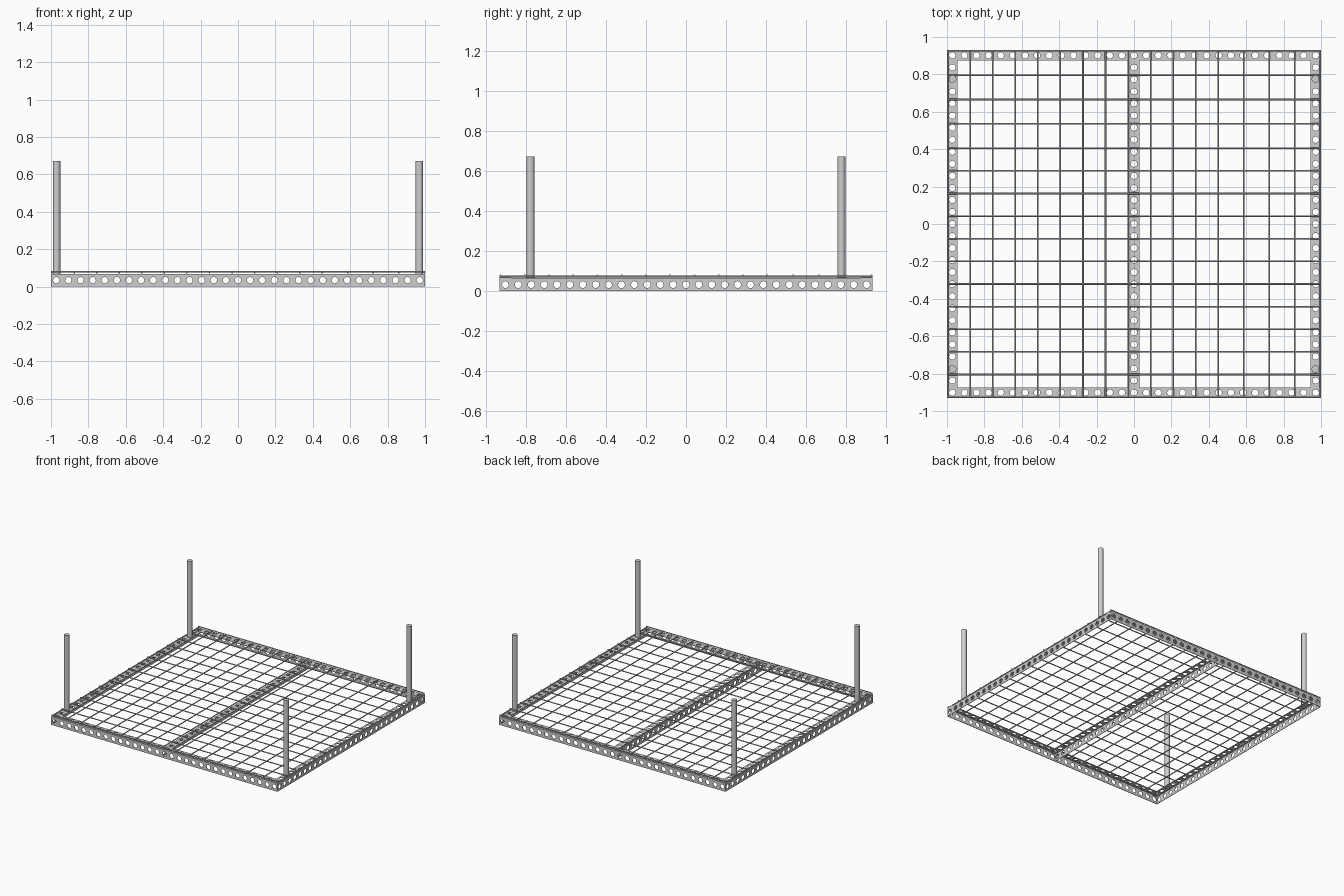
import bpy, bmesh
from math import cos, sin, pi, radians
from mathutils import Matrix, Vector

cube = bpy.data.objects.get("Cube")
if cube:
    bpy.data.objects.remove(cube, do_unlink=True)

HALF_X, HALF_Y = 1.0, 0.93     # half size of the frame
WIDTH, PLATE = 0.057, 0.004    # flange width and sheet thickness
TOP = 0.068                    # frame height
HOLE_R, SEGS = 0.017, 16
WIRE_R = 0.0042
# Distance of the last hole from the middle, by number of holes
HOLE_REACH = {31: HALF_X - WIDTH / 2, 29: HALF_Y - WIDTH / 2}


def material(name, value):
    mat = bpy.data.materials.new(name)
    mat.use_nodes = True
    colour = (value, value, value, 1)
    mat.diffuse_color = colour
    mat.node_tree.nodes["Principled BSDF"].inputs["Base Color"].default_value = colour
    return mat


steel = material("light grey steel", 0.62)


def finish(name, bm):
    mesh = bpy.data.meshes.new(name)
    bm.to_mesh(mesh)
    bm.free()
    mesh.materials.append(steel)
    obj = bpy.data.objects.new(name, mesh)
    bpy.context.collection.objects.link(obj)
    return obj


def smooth(obj):
    bpy.ops.object.select_all(action='DESELECT')
    obj.select_set(True)
    bpy.context.view_layer.objects.active = obj
    bpy.ops.object.shade_smooth_by_angle(angle=radians(50))


def perforated_strip(bm, half, count, height, place):
    """Row of cells, each a rectangle with a round hole; place maps (u, v) to 3D."""
    reach = HOLE_REACH[count]
    pitch = 2 * reach / (count - 1)
    for k in range(count):
        c = -reach + k * pitch
        low = -half if k == 0 else c - pitch / 2
        high = half if k == count - 1 else c + pitch / 2
        inner, outer = [], []
        for s in range(SEGS):
            x, y = cos(2 * pi * s / SEGS), sin(2 * pi * s / SEGS)
            m = max(abs(x), abs(y))
            side = high - c if x > 0 else c - low
            inner.append(bm.verts.new(place(c + x * HOLE_R, height / 2 + y * HOLE_R)))
            outer.append(bm.verts.new(place(c + x / m * side, height / 2 * (1 + y / m))))
        for s in range(SEGS):
            n = (s + 1) % SEGS
            bm.faces.new((outer[s], outer[n], inner[n], inner[s]))


def angle_rail(name, half, count, top, location, turn):
    bm = bmesh.new()
    perforated_strip(bm, half, count, WIDTH, lambda u, v: (u, v, top))   # flange
    perforated_strip(bm, half, count, top, lambda u, v: (u, 0, v))       # wall
    bmesh.ops.remove_doubles(bm, verts=bm.verts, dist=0.0001)
    obj = finish(name, bm)
    obj.location = location
    obj.rotation_euler.z = radians(turn)
    solid = obj.modifiers.new("sheet thickness", 'SOLIDIFY')
    solid.thickness = PLATE
    solid.offset = -1
    solid.use_even_offset = True


# Frame: the side and middle rails tuck under the front and back flanges
angle_rail("front_rail", HALF_X, 31, TOP, (0, -HALF_Y, 0), 0)
angle_rail("back_rail", HALF_X, 31, TOP, (0, HALF_Y, 0), 180)
inside, tucked = HALF_Y - PLATE, TOP - PLATE
angle_rail("left_rail", inside, 29, tucked, (HALF_X, 0, 0), 90)
angle_rail("right_rail", inside, 29, tucked, (-HALF_X, 0, 0), -90)
angle_rail("middle_rail", inside, 29, tucked, (-WIDTH / 2, 0, 0), -90)


def rod(bm, centre, radius, length, axis, segs):
    turn = Vector((0, 0, 1)).rotation_difference(Vector(axis)).to_matrix().to_4x4()
    bmesh.ops.create_cone(bm, cap_ends=True, segments=segs, radius1=radius, radius2=radius,
                          depth=length, matrix=Matrix.Translation(centre) @ turn)


def spacing(edge, step, regular, wide):
    """Evenly stepped wires from one edge, with wider gaps at the far end."""
    first = [-edge + step * k for k in range(regular + 1)]
    gap = (edge - first[-1]) / wide
    return first + [first[-1] + gap * (k + 1) for k in range(wide)]


# Wire mesh: lengthwise wires on the frame, crosswise wires on top of them
bm = bmesh.new()
for x in spacing(HALF_X - WIRE_R, 0.1205, 12, 4):
    rod(bm, (x, 0, TOP + WIRE_R), WIRE_R, 2 * HALF_Y, (0, 1, 0), 8)
smooth(finish("lengthwise_wires", bm))
bm = bmesh.new()
for y in spacing(HALF_Y - WIRE_R, 0.121, 11, 4):
    rod(bm, (0, y, TOP + 2.6 * WIRE_R), WIRE_R, 2 * HALF_X, (1, 0, 0), 8)
smooth(finish("crosswise_wires", bm))

# Corner posts, each standing over the third hole from the end of a side rail
post_x, post_y, post_top = 0.9695, 0.776, 0.671
for end, sy in (("front", -1), ("back", 1)):
    for side, sx in (("right", -1), ("left", 1)):
        bm = bmesh.new()
        rod(bm, (sx * post_x, sy * post_y, (post_top + tucked) / 2), 0.02,
            post_top - tucked, (0, 0, 1), 24)
        smooth(finish(f"{end}_{side}_post", bm))
